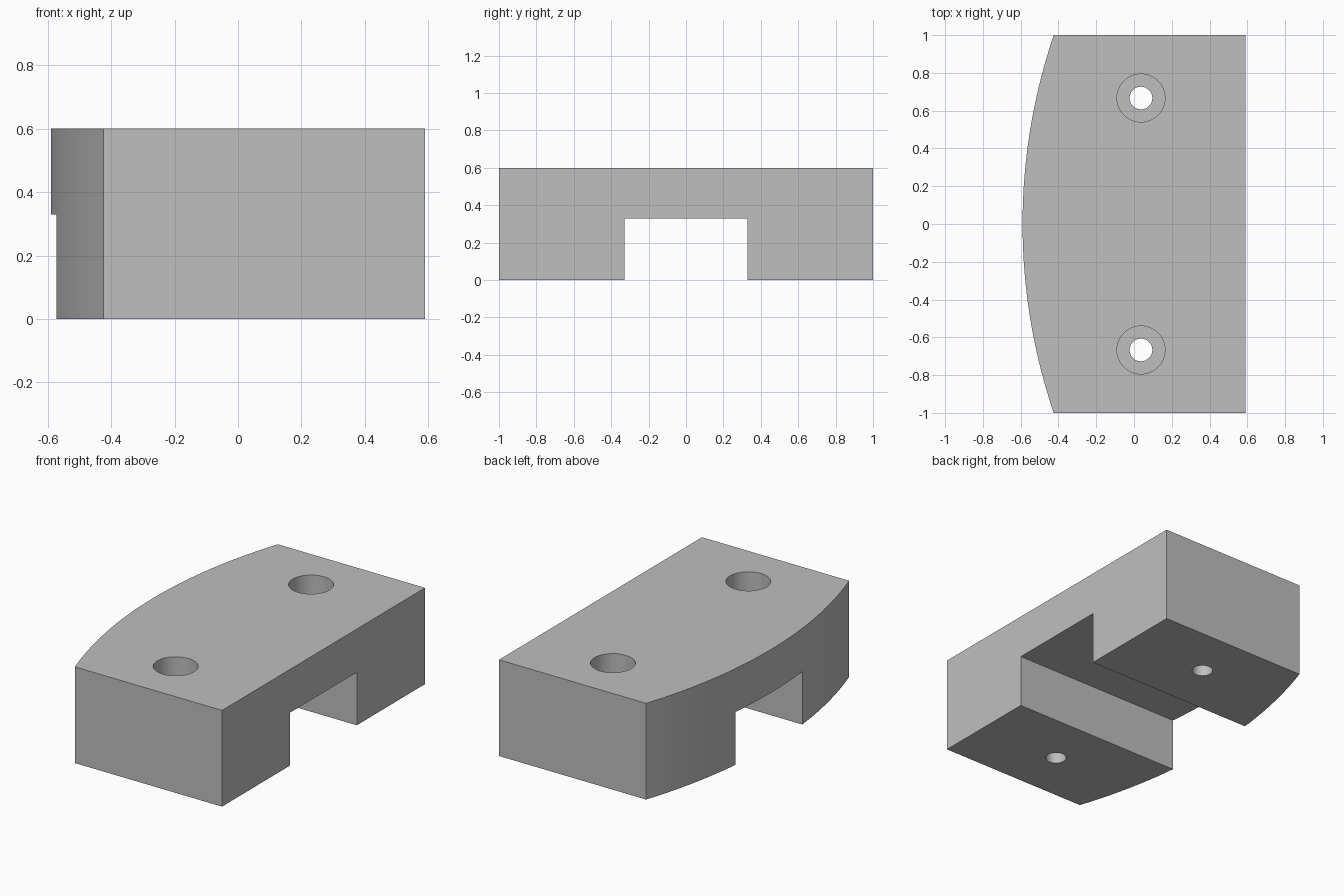
import bpy, bmesh, math

if "Cube" in bpy.data.objects:
    bpy.data.objects.remove(bpy.data.objects["Cube"], do_unlink=True)

HEIGHT, HALF_LENGTH, HALF_WIDTH = 0.6, 1.0, 0.59
BULGE = 0.165                       # how far the curved side bows out
SLOT_HALF, SLOT_TOP = 0.328, 0.33
HOLE_X, HOLE_Y = 0.037, 0.667
HOLE_R, BORE_R, BORE_FLOOR = 0.06, 0.127, 0.3

grey = bpy.data.materials.new("plain grey")
grey.use_nodes = True
colour = (0.52, 0.52, 0.52, 1)
grey.diffuse_color = colour
grey.node_tree.nodes["Principled BSDF"].inputs["Base Color"].default_value = colour


def prism(name, outline, z0, z1):
    """Extrude a flat outline from z0 up to z1."""
    bm = bmesh.new()
    face = bm.faces.new([bm.verts.new((x, y, z0)) for x, y in outline])
    top = bmesh.ops.extrude_face_region(bm, geom=[face])["geom"]
    verts = [v for v in top if isinstance(v, bmesh.types.BMVert)]
    bmesh.ops.translate(bm, verts=verts, vec=(0, 0, z1 - z0))
    bmesh.ops.recalc_face_normals(bm, faces=bm.faces)
    mesh = bpy.data.meshes.new(name)
    bm.to_mesh(mesh)
    bm.free()
    mesh.materials.append(grey)
    obj = bpy.data.objects.new(name, mesh)
    bpy.context.collection.objects.link(obj)
    return obj


def circle(x, y, r, n=48):
    return [(x + r * math.cos(math.tau * i / n), y + r * math.sin(math.tau * i / n))
            for i in range(n)]


# Block with three straight sides and one shallow arc
radius = (HALF_LENGTH ** 2 + BULGE ** 2) / (2 * BULGE)
sweep = math.asin(HALF_LENGTH / radius)
steps = 32
outline = [(HALF_WIDTH, -HALF_LENGTH), (HALF_WIDTH, HALF_LENGTH)]
for i in range(steps + 1):
    a = sweep * (1 - 2 * i / steps)
    outline.append((radius - HALF_WIDTH - radius * math.cos(a), radius * math.sin(a)))
block = prism("bridge_block", outline, 0, HEIGHT)

# Slot across the underside, and a counterbored screw hole in each leg
cutters = [prism("slot_cutter", [(-1, -SLOT_HALF), (1, -SLOT_HALF),
                                 (1, SLOT_HALF), (-1, SLOT_HALF)], -0.2, SLOT_TOP)]
for side in (-1, 1):
    y = side * HOLE_Y
    cutters.append(prism("hole_cutter", circle(HOLE_X, y, HOLE_R), -0.2, HEIGHT + 0.2))
    cutters.append(prism("counterbore_cutter", circle(HOLE_X, y, BORE_R),
                         BORE_FLOOR, HEIGHT + 0.2))

bpy.ops.object.select_all(action='DESELECT')
bpy.context.view_layer.objects.active = block
block.select_set(True)
for cutter in cutters:
    cutter.hide_render = True
    mod = block.modifiers.new("cut", 'BOOLEAN')
    mod.operation = 'DIFFERENCE'
    mod.solver = 'EXACT'
    mod.object = cutter
    bpy.ops.object.modifier_apply(modifier=mod.name)
    bpy.data.objects.remove(cutter, do_unlink=True)

# Smooth the arc and hole walls, keep corners sharp
bpy.ops.object.shade_smooth_by_angle(angle=math.radians(15))
